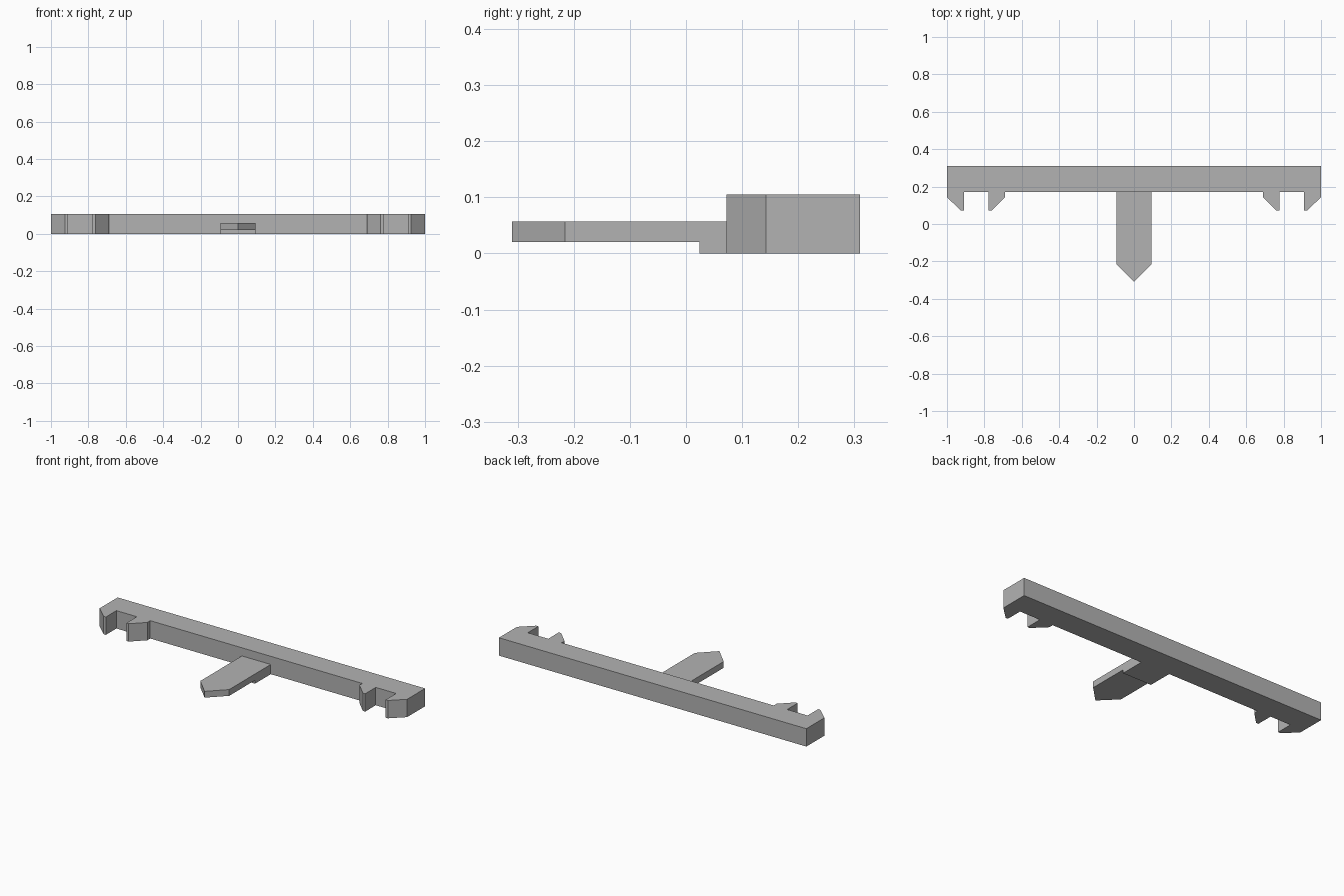
import bpy
import bmesh
from mathutils import Vector

cube = bpy.data.objects.get("Cube")
if cube:
    bpy.data.objects.remove(cube, do_unlink=True)

grey = bpy.data.materials.new("plain grey")
grey.use_nodes = True
colour = (0.45, 0.45, 0.45, 1)
grey.diffuse_color = colour
grey.node_tree.nodes["Principled BSDF"].inputs["Base Color"].default_value = colour


def prism(points, direction):
    """Extrude a closed outline along a direction."""
    bm = bmesh.new()
    face = bm.faces.new([bm.verts.new(p) for p in points])
    result = bmesh.ops.extrude_face_region(bm, geom=[face], use_keep_orig=True)
    moved = [v for v in result["geom"] if isinstance(v, bmesh.types.BMVert)]
    bmesh.ops.translate(bm, verts=moved, vec=direction)
    bmesh.ops.recalc_face_normals(bm, faces=bm.faces)
    return bm


def finish(bm, name):
    mesh = bpy.data.meshes.new(name)
    bmesh.ops.recalc_face_normals(bm, faces=bm.faces)
    bm.to_mesh(mesh)
    bm.free()
    mesh.materials.append(grey)
    obj = bpy.data.objects.new(name, mesh)
    bpy.context.collection.objects.link(obj)


# Crossbar with a pair of hooked prongs at each end
back, front, barb, tip = 0.31, 0.17, 0.143, 0.072
half = [(0.69, front), (0.69, barb), (0.762, tip), (0.777, tip), (0.777, front),
        (0.91, front), (0.91, tip), (0.925, tip), (1, barb), (1, back)]
outline = half + [(-x, y) for x, y in reversed(half)]
finish(prism([(x, y, 0) for x, y in outline], (0, 0, 0.105)), "crossbar")

# Stepped tongue, with its free end cut to a point
width = 0.094
side = [(front, 0), (0.024, 0), (0.024, 0.02), (-back, 0.02), (-back, 0.057), (front, 0.057)]
bm = prism([(-width, y, z) for y, z in side], (2 * width, 0, 0))
for sign in (-1, 1):
    geom = bm.verts[:] + bm.edges[:] + bm.faces[:]
    cut = bmesh.ops.bisect_plane(bm, geom=geom, plane_co=(0, -back, 0),
                                 plane_no=Vector((sign, -1, 0)), clear_outer=True)
    edges = [e for e in cut["geom_cut"] if isinstance(e, bmesh.types.BMEdge)]
    bmesh.ops.holes_fill(bm, edges=[e for e in bm.edges if e.is_boundary] or edges, sides=0)
finish(bm, "tongue")
